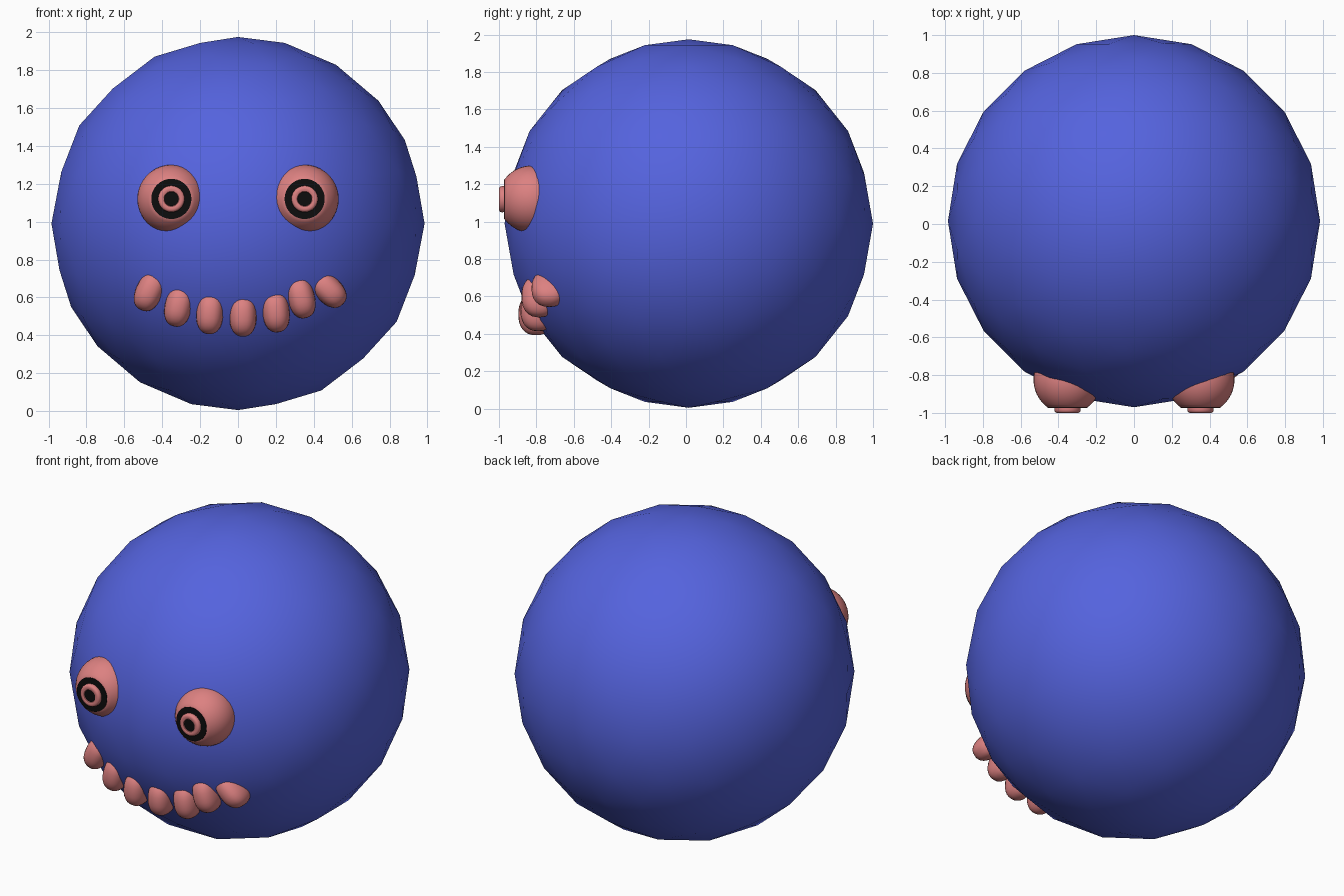
import bpy, bmesh
from math import sin, cos, pi, radians, sqrt, copysign
from mathutils import Matrix, Vector

if "Cube" in bpy.data.objects:
    bpy.data.objects.remove(bpy.data.objects["Cube"])


def material(name, rgb):
    m = bpy.data.materials.new(name)
    m.diffuse_color = (*rgb, 1)
    m.use_nodes = True
    m.node_tree.nodes["Principled BSDF"].inputs["Base Color"].default_value = m.diffuse_color
    return m


BLUE = material("blue", (0.09, 0.125, 0.73))
PINK = material("pink", (0.72, 0.22, 0.22))
BLACK = material("black", (0.004, 0.004, 0.004))

CENTRE = Vector((0, 0.015, 0.99))
RADIUS = 0.985


def add_object(name, bm, mat, sharp_angle=40):
    bmesh.ops.recalc_face_normals(bm, faces=bm.faces)
    mesh = bpy.data.meshes.new(name)
    bm.to_mesh(mesh)
    bm.free()
    mesh.materials.append(mat)
    ob = bpy.data.objects.new(name, mesh)
    bpy.context.collection.objects.link(ob)
    bpy.ops.object.select_all(action='DESELECT')
    ob.select_set(True)
    bpy.context.view_layer.objects.active = ob
    bpy.ops.object.shade_smooth_by_angle(angle=radians(sharp_angle))
    return ob


def lathe(name, profile, x, z, mat, steps=40):
    """Spin (radius, y) points about a front-facing axis through (x, z)."""
    bm = bmesh.new()
    verts = [bm.verts.new((x + r, y, z)) for r, y in profile]
    edges = [bm.edges.new(pair) for pair in zip(verts, verts[1:])]
    bmesh.ops.spin(bm, geom=verts + edges, cent=(x, 0, z), axis=(0, 1, 0),
                   angle=2 * pi, steps=steps)
    bmesh.ops.remove_doubles(bm, verts=bm.verts, dist=1e-5)
    add_object(name, bm, mat)


# Body: coarse icosphere, shaded smooth
bm = bmesh.new()
bmesh.ops.create_icosphere(bm, subdivisions=3, radius=RADIUS,
                           matrix=Matrix.Translation(CENTRE))
add_object("body", bm, BLUE)

# Eyes: ball with flattened front, black disc, raised ring and pupil
R, EYE_Y, EYE_X, EYE_Z = 0.18, -0.825, 0.352, 1.12
ball = [(R * sin(a), EYE_Y + R * cos(a))
        for a in (radians(144) * i / 20 for i in range(21))]
ball.append((0, ball[-1][1]))
disc = [(0, -0.95), (0.106, -0.95), (0.106, -0.974), (0, -0.974)]
ring = [(0.069, -0.965), (0.070, -0.985), (0.067, -0.994), (0.060, -0.999),
        (0.050, -1.0), (0.040, -0.997), (0.037, -0.992), (0.037, -0.965)]
pupil = [(0, -0.965), (0.038, -0.965), (0.038, -0.993), (0, -0.993)]
for side, sx in (("left", -1), ("right", 1)):
    for part, profile, mat in (("eyeball", ball, PINK), ("iris_disc", disc, BLACK),
                               ("iris_ring", ring, PINK), ("pupil", pupil, BLACK)):
        lathe(f"{side}_{part}", profile, sx * EYE_X, EYE_Z, mat)

# Teeth: rounded pegs half sunk into the body along a smile (x, z, tilt)
TEETH = [(-0.466, 0.635, 25), (-0.314, 0.556, 12), (-0.148, 0.518, 4),
         (0.026, 0.505, 0), (0.200, 0.527, -6), (0.333, 0.600, -14),
         (0.475, 0.643, -45)]
for i, (x, z, tilt) in enumerate(TEETH):
    y = CENTRE.y - sqrt(0.95 ** 2 - x ** 2 - (z - CENTRE.z) ** 2)
    bm = bmesh.new()
    bmesh.ops.create_uvsphere(bm, u_segments=24, v_segments=16, radius=1)
    for v in bm.verts:
        v.co = Vector([copysign(abs(c) ** 0.85, c) for c in v.co])
    m = (Matrix.Translation((x, y, z)) @ Matrix.Rotation(radians(tilt), 4, 'Y')
         @ Matrix.Diagonal((0.072, 0.095, 0.112, 1)))
    bmesh.ops.transform(bm, matrix=m, verts=bm.verts)
    add_object(f"tooth_{i + 1}", bm, PINK, 60)
